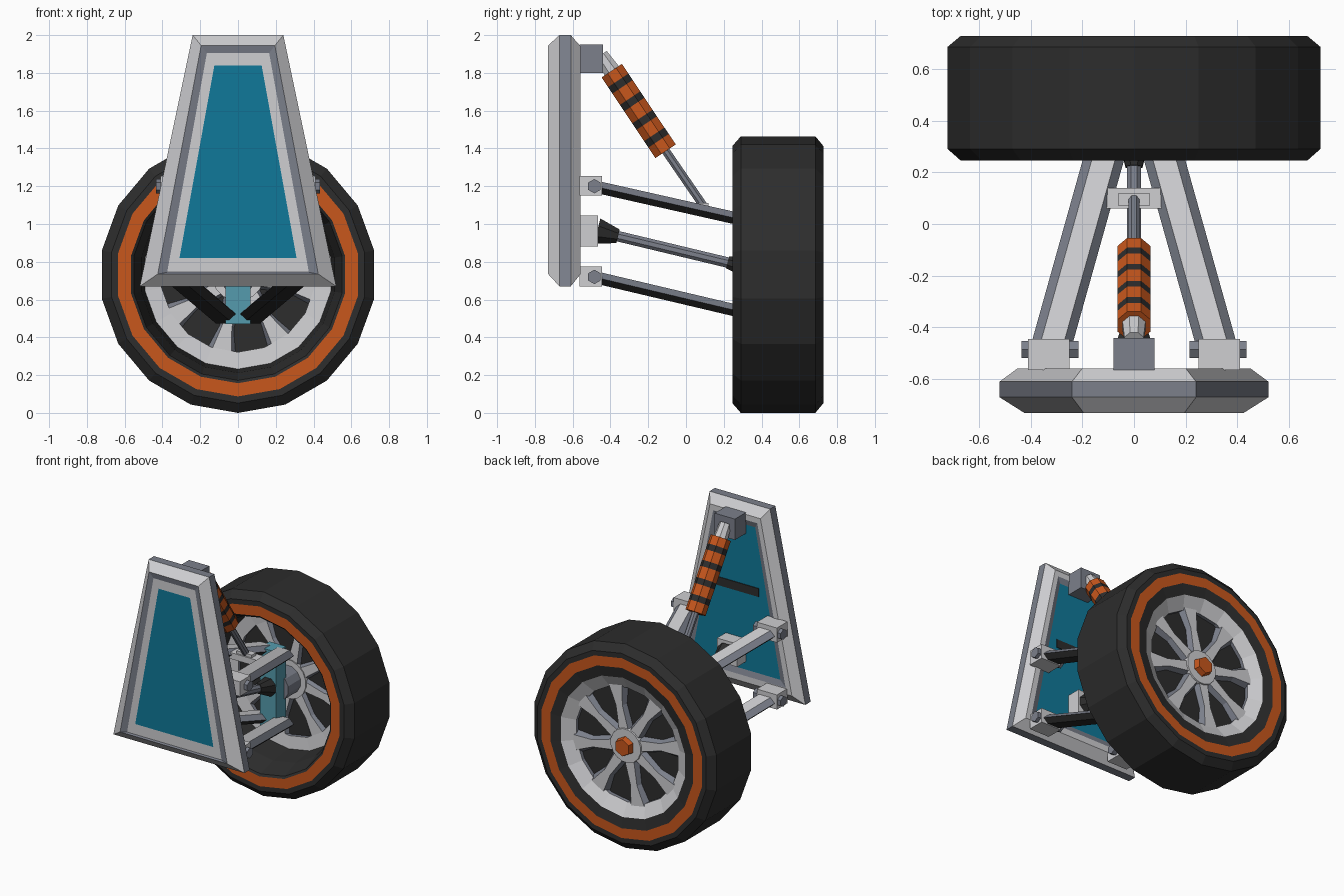
import bpy, bmesh, math
from mathutils import Vector

if "Cube" in bpy.data.objects:
    bpy.data.objects.remove(bpy.data.objects["Cube"])

PALETTE = {
    "light_grey": (0.62, 0.62, 0.64), "steel_grey": (0.20, 0.215, 0.26),
    "rubber_black": (0.026, 0.026, 0.026), "orange": (0.58, 0.095, 0.012),
    "teal": (0.005, 0.19, 0.32), "pale_teal": (0.09, 0.33, 0.42)}
MATS = []
for n, c in PALETTE.items():
    m = bpy.data.materials.new(n)
    m.diffuse_color = (*c, 1)
    m.use_nodes = True
    m.node_tree.nodes["Principled BSDF"].inputs["Base Color"].default_value = m.diffuse_color
    MATS.append(m)
LIGHT, STEEL, BLACK, ORANGE, TEAL, PALE = range(6)


def loft(name, rings, mats, caps=(0, 0), closed=False):
    """Skin rings of points; each band has one material or one per side."""
    bm = bmesh.new()
    vs = [[bm.verts.new(p) for p in ring] for ring in rings]
    k = len(vs[0])
    for i in range(len(vs) if closed else len(vs) - 1):
        a, b = vs[i], vs[(i + 1) % len(vs)]
        for j in range(k):
            f = bm.faces.new((a[j], a[(j + 1) % k], b[(j + 1) % k], b[j]))
            f.material_index = mats[i][j] if isinstance(mats[i], tuple) else mats[i]
    if not closed:
        for ring, m in zip((vs[0], vs[-1]), caps):
            bm.faces.new(ring).material_index = m
    bmesh.ops.recalc_face_normals(bm, faces=bm.faces)
    me = bpy.data.meshes.new(name)
    bm.to_mesh(me)
    bm.free()
    for m in MATS:
        me.materials.append(m)
    ob = bpy.data.objects.new(name, me)
    bpy.context.collection.objects.link(ob)
    return ob


def box(name, x, y, z, m):
    return loft(name, [[(x[0], y[0], h), (x[1], y[0], h), (x[1], y[1], h), (x[0], y[1], h)]
                       for h in z], [m], (m, m))


def rod(name, p, q, r1, r2, n, m):
    p, q = Vector(p), Vector(q)
    rot = (q - p).to_track_quat('Z', 'Y')
    rings = [[c + rot @ Vector((r * math.cos((j + .5) * math.tau / n),
                                r * math.sin((j + .5) * math.tau / n), 0)) for j in range(n)]
             for c, r in ((p, r1), (q, r2))]
    return loft(name, rings, [m], (m, m))


CZ = 0.732  # wheel centre height


def circle(r, y, n=18):
    return [(r * math.sin(j * math.tau / n), y, CZ + r * math.cos(j * math.tau / n))
            for j in range(n)]


# Tyre and rim: one closed revolved profile (radius, y, colour of next band)
profile = [(.68, .245, BLACK), (.732, .29, BLACK), (.732, .685, BLACK), (.68, .728, BLACK),
           (.645, .728, ORANGE), (.575, .728, BLACK), (.50, .715, LIGHT), (.41, .665, STEEL),
           (.41, .58, LIGHT), (.50, .57, BLACK), (.52, .40, BLACK), (.56, .255, BLACK),
           (.575, .245, ORANGE), (.645, .245, BLACK)]
loft("tyre_and_rim", [circle(r, y) for r, y, _ in profile], [m for *_, m in profile], closed=True)
loft("wheel_back_disc", [circle(.43, .605), circle(.43, .64)], [BLACK], (BLACK, BLACK))

# Spokes: flared outline, steel flanks, light faces
outline = [(.07, -.06), (.28, -.04), (.43, -.085), (.43, .085), (.28, .04), (.07, .06)]
for k in range(8):
    a = math.radians(12 + 45 * k)
    s, c = math.sin(a), math.cos(a)
    rings = [[(-s * r + c * w * g, y, CZ - c * r - s * w * g) for r, w in outline]
             for y, g in ((.58, .65), (.61, 1), (.64, 1), (.675, .65))]
    loft(f"spoke_{k + 1}", rings, [STEEL] * 3, (LIGHT, LIGHT))

# Hub
rod("hub_plate", (0, .57, CZ), (0, .685, CZ), .14, .12, 16, LIGHT)
rod("hub_nut", (0, .68, CZ), (0, .725, CZ), .07, .06, 6, ORANGE)
rod("hub_bearing", (0, .43, CZ), (0, .58, CZ), .10, .10, 12, STEEL)
box("upright", (-.065, .065), (.34, .45), (.47, 1.03), PALE)


# Chassis panel: nested trapezoids from the front plate to the back plate
def trap(wb, wt, zb, zt, y):
    return [(-wb, y, zb), (wb, y, zb), (wt, y, zt), (-wt, y, zt)]


loft("chassis_panel", [
    trap(.31, .125, .82, 1.84, -.722), trap(.375, .165, .745, 1.905, -.722),
    trap(.425, .195, .735, 1.945, -.73), trap(.52, .24, .67, 2, -.67),
    trap(.52, .24, .67, 2, -.61), trap(.45, .2, .735, 1.94, -.558),
    trap(.40, .175, .78, 1.9, -.558), trap(.35, .15, .82, 1.86, -.57)],
    [LIGHT, STEEL, LIGHT, STEEL, LIGHT, LIGHT, STEEL], (TEAL, TEAL))
box("panel_stripe", (-.18, .18), (-.572, -.565), (1.37, 1.43), BLACK)

# Wishbones: flattened hexagon beams, dark underneath
section = [(-.08, 0), (-.045, .033), (.045, .033), (.08, 0), (.045, -.033), (-.045, -.033)]
for level, z0, z1 in (("upper", 1.2, .995), ("lower", .72, .505)):
    for side, s in (("left", -1), ("right", 1)):
        rings = [[(s * x + dx, y, z + dz) for dx, dz in section]
                 for x, y, z in ((.325, -.49, z0), (.07, .42, z1))]
        loft(f"{level}_arm_{side}", rings,
             [(STEEL, LIGHT, STEEL, BLACK, BLACK, BLACK)], (STEEL, STEEL))
        x = sorted((s * .25, s * .41))
        box(f"{level}_bracket_{side}", x, (-.565, -.445), (z0 - .05, z0 + .055), LIGHT)
        rod(f"{level}_pivot_{side}", (s * .215, -.485, z0), (s * .435, -.485, z0),
            .038, .038, 6, STEEL)
box("upper_arm_crossbar", (-.18, .18), (.06, .14), (1.045, 1.09), LIGHT)

# Drive shaft with rubber boots
box("drive_housing", (-.08, .08), (-.565, -.465), (.88, 1.045), LIGHT)
rod("inner_boot", (0, -.47, .962), (0, -.36, .935), .075, .04, 8, BLACK)
rod("drive_shaft", (0, -.38, .94), (0, .35, .765), .03, .03, 8, STEEL)
rod("outer_boot", (0, .22, .797), (0, .35, .765), .035, .07, 8, BLACK)

# Spring damper
box("damper_top_mount", (-.08, .08), (-.565, -.44), (1.80, 1.95), STEEL)
top, low = Vector((0, -.45, 1.895)), Vector((0, .10, 1.085))
rod("damper_neck", top, (0, -.38, 1.792), .04, .05, 8, LIGHT)
rod("damper_rod", (0, -.13, 1.42), low, .024, .024, 8, STEEL)
box("damper_low_mount", (-.06, .06), (.07, .12), (1.07, 1.11), LIGHT)
a, b = Vector((0, -.393, 1.812)), Vector((0, -.108, 1.385))
cuts = [0, .12, .20, .34, .42, .57, .65, .79, .87, 1]
rot = (b - a).to_track_quat('Z', 'Y')
octagon = [rot @ Vector((.07 * math.cos((j + .5) * math.pi / 4),
                         .07 * math.sin((j + .5) * math.pi / 4), 0)) for j in range(8)]
loft("damper_spring", [[a.lerp(b, t) + o for o in octagon] for t in cuts],
     [BLACK if i % 2 else ORANGE for i in range(9)], (ORANGE, ORANGE))
